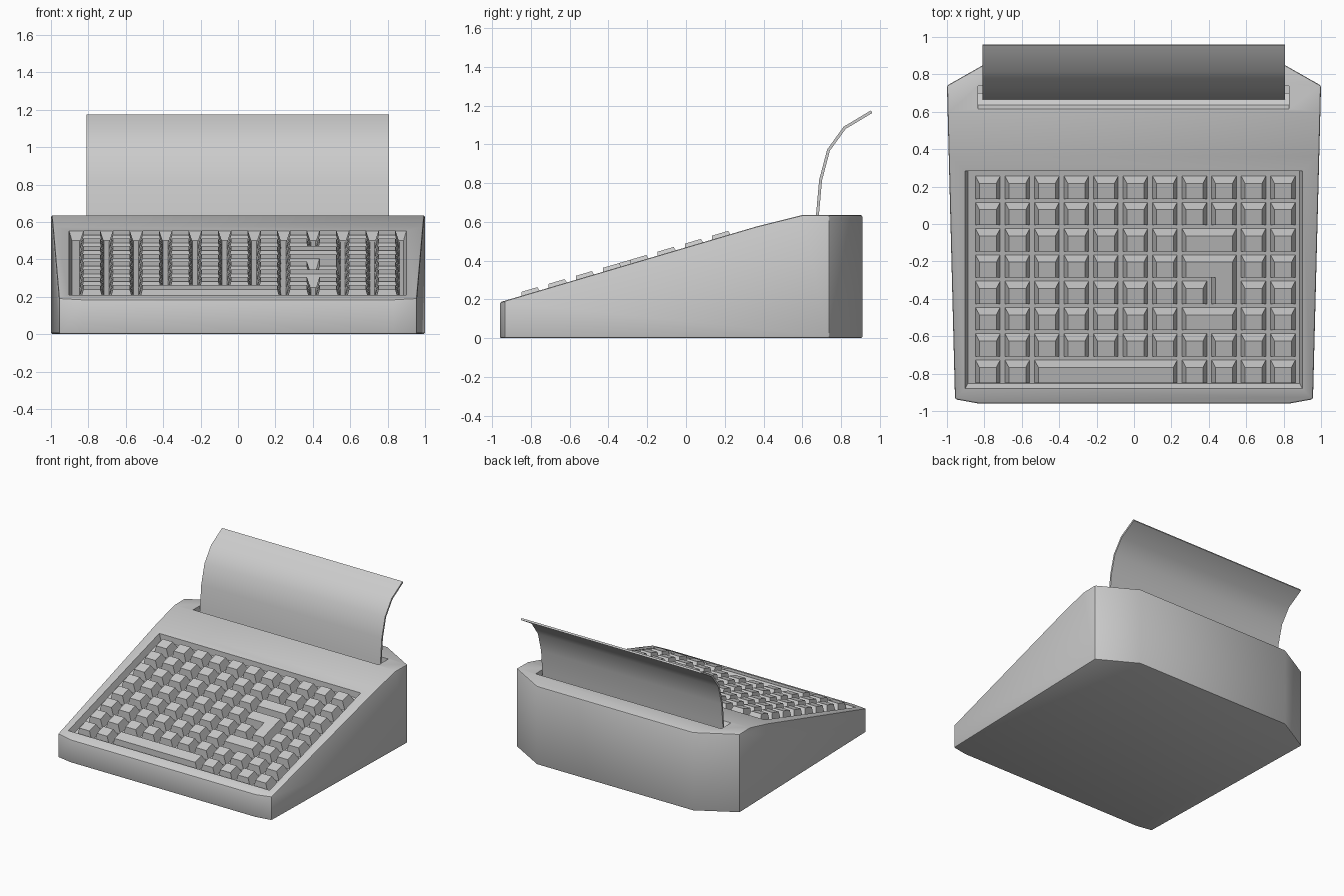
import bpy, bmesh, math
from mathutils import Vector, Matrix

if "Cube" in bpy.data.objects:
    bpy.data.objects.remove(bpy.data.objects["Cube"])

SLOPE = math.atan(0.295)
DECK = Matrix.Translation((0, -0.3, 0.38)) @ Matrix.Rotation(SLOPE, 4, 'X')


def make_object(name, bm):
    bmesh.ops.recalc_face_normals(bm, faces=bm.faces)
    me = bpy.data.meshes.new(name)
    bm.to_mesh(me)
    bm.free()
    ob = bpy.data.objects.new(name, me)
    bpy.context.collection.objects.link(ob)
    return ob


def loft(bm, rings):
    """Closed solid between two rings of equal length."""
    a, b = [[bm.verts.new(p) for p in r] for r in rings]
    n = len(a)
    bm.faces.new(a)
    bm.faces.new(b)
    for i in range(n):
        j = (i + 1) % n
        bm.faces.new((a[i], a[j], b[j], b[i]))


def inset(poly, d):
    """Offset a counter-clockwise right-angled outline inwards."""
    out = []
    for i, p in enumerate(poly):
        p, q, r = Vector(p), Vector(poly[i - 1]), Vector(poly[(i + 1) % len(poly)])
        e, f = (p - q).normalized(), (r - p).normalized()
        out.append(p + d * (Vector((-e.y, e.x)) + Vector((-f.y, f.x))))
    return out


def frustum(bm, poly, n0, n1, d):
    """Tapered block standing on the sloping deck."""
    top = inset(poly, d)
    loft(bm, [[DECK @ Vector((p[0], p[1], n0)) for p in poly],
              [DECK @ Vector((p[0], p[1], n1)) for p in top]])


def rect(x0, y0, x1, y1):
    return [(x0, y0), (x1, y0), (x1, y1), (x0, y1)]


def apply_mod(ob, kind, **kw):
    m = ob.modifiers.new(kind, kind)
    for k, v in kw.items():
        setattr(m, k, v)
    bpy.context.view_layer.objects.active = ob
    bpy.ops.object.modifier_apply(modifier=m.name)


def smooth(ob, angle):
    bpy.ops.object.select_all(action='DESELECT')
    ob.select_set(True)
    bpy.context.view_layer.objects.active = ob
    bpy.ops.object.shade_smooth_by_angle(angle=math.radians(angle))


# Case: plan outline raised, then trimmed by the top planes
half = [(0.83, -0.96), (0.957, -0.937), (1.0, 0.74), (0.70, 0.91)]
plan = half + [(-x, y) for x, y in reversed(half)]
bm = bmesh.new()
loft(bm, [[(x, y, z) for x, y in plan] for z in (0, 1)])
for co, no in [((0, 0.6, 0.635), (0, 0, 1)),
               ((0, 0.6, 0.635), (0, -0.06, 0.24)),
               ((0, 0.36, 0.575), (0, -0.295, 1))]:
    res = bmesh.ops.bisect_plane(bm, geom=bm.verts[:] + bm.edges[:] + bm.faces[:],
                                 plane_co=co, plane_no=Vector(no).normalized(),
                                 clear_outer=True, dist=1e-5)
    cut = [e for e in bm.edges if e.is_boundary]
    bmesh.ops.edgeloop_fill(bm, edges=cut)
case = make_object("case", bm)
apply_mod(case, 'BEVEL', width=0.01, segments=2, limit_method='ANGLE',
          angle_limit=math.radians(35))

# Keyboard well and paper slot cut from the case
bm = bmesh.new()
frustum(bm, inset(rect(-0.903, -0.605, 0.9, 0.608), 0.015), -0.05, 0.05, -0.03)
well = make_object("well_cutter", bm)
bm = bmesh.new()
slot_profile = [(0.60, 0.66), (0.637, 0.60), (0.70, 0.575), (0.70, 0.53),
                (0.738, 0.53), (0.738, 0.66)]
loft(bm, [[(x, y, z) for y, z in slot_profile] for x in (-0.833, 0.83)])
slot = make_object("slot_cutter", bm)
for cutter in (well, slot):
    cutter.hide_render = True
    apply_mod(case, 'BOOLEAN', object=cutter, operation='DIFFERENCE', solver='EXACT')
    bpy.data.objects.remove(cutter)
smooth(case, 30)

# Keys: 11 columns by 8 rows, some merged
PX, PY, W, D = 0.1578, 0.1465, 0.133, 0.128


def cell(c0, c1, r0, r1):
    x0, x1 = -0.848 + c0 * PX, -0.848 + c1 * PX + W
    y0, y1 = 0.566 - r1 * PY - D, 0.566 - r0 * PY
    return x0, y0, x1, y1


def build_keys(name, polys):
    bm = bmesh.new()
    for p in polys:
        frustum(bm, p, -0.052, 0.02, 0.021)
    return make_object(name, bm)


wide = {(2, 7), (2, 8), (3, 7), (3, 8), (4, 8), (5, 7), (5, 8)}
wide |= {(7, c) for c in range(2, 7)}
build_keys("square_keys", [rect(*cell(c, c, r, r)) for r in range(8)
                           for c in range(11) if (r, c) not in wide])
build_keys("wide_keys", [rect(*cell(7, 8, r, r)) for r in (2, 5)])
build_keys("space_bar", [rect(*cell(2, 6, 7, 7))])
ax0, ay0, ax1, ay1 = cell(7, 8, 3, 3)
bx0, by0, bx1, by1 = cell(8, 8, 4, 4)
build_keys("enter_key", [[(bx0, by0), (bx1, by0), (ax1, ay1), (ax0, ay1),
                          (ax0, ay0), (bx0, ay0)]])

# Curled paper sheet rising from the slot
curl = [(0.668, 0.54), (0.678, 0.635), (0.694, 0.815), (0.735, 0.97),
        (0.818, 1.085), (0.957, 1.168)]
bm = bmesh.new()
rows = [[bm.verts.new((x, y, z)) for x in (-0.81, 0.807)] for y, z in curl]
for a, b in zip(rows, rows[1:]):
    bm.faces.new((a[0], a[1], b[1], b[0]))
paper = make_object("paper_sheet", bm)
apply_mod(paper, 'SOLIDIFY', thickness=0.015, offset=0, use_even_offset=True)
smooth(paper, 35)
